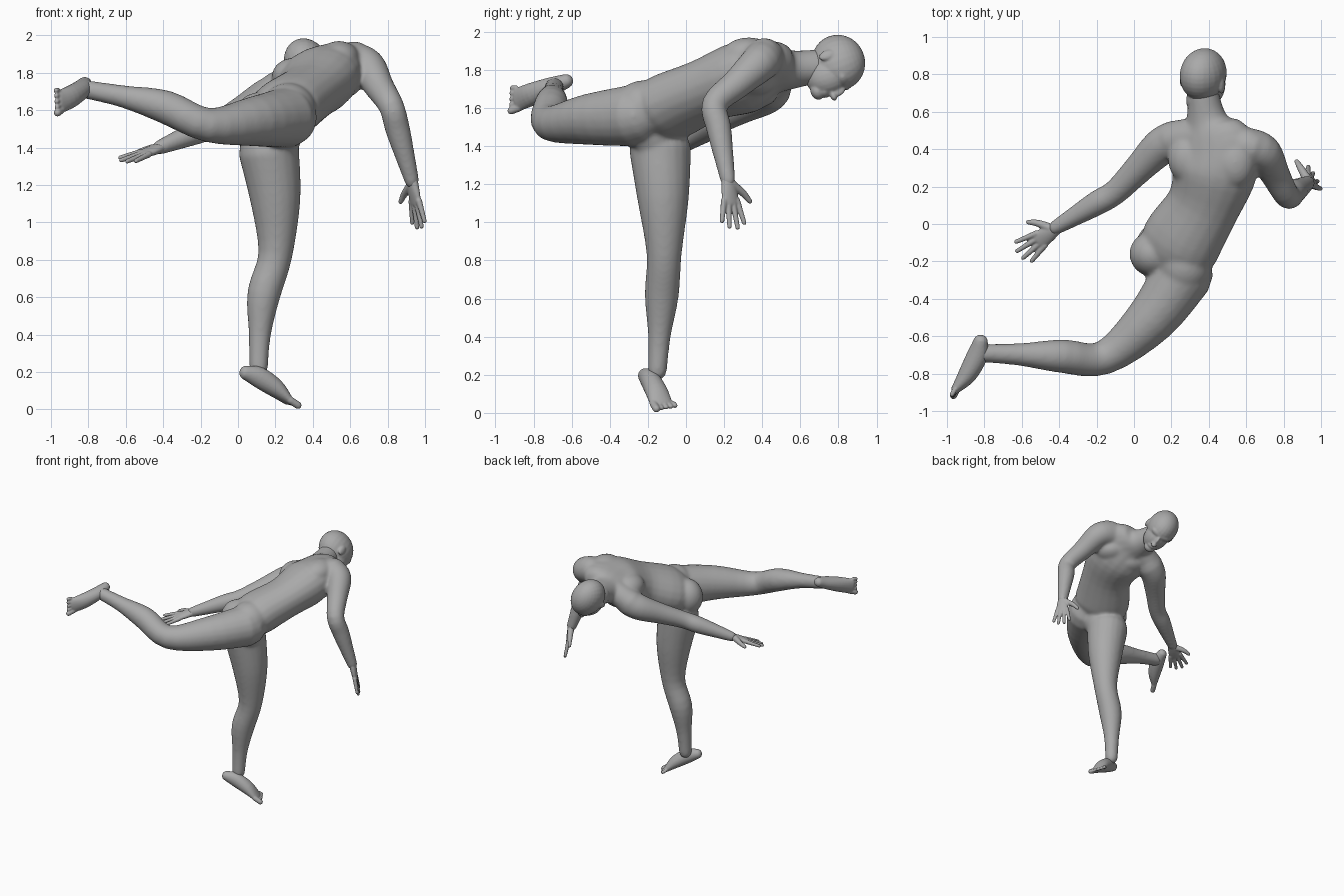
import bpy
import bmesh
import math
from mathutils import Vector, Matrix

cube = bpy.data.objects.get("Cube")
if cube:
    bpy.data.objects.remove(cube, do_unlink=True)

SEGMENTS = 20
STEPS = 4
X_AXIS, Y_AXIS, Z_AXIS = (Vector(column) for column in Matrix.Identity(3))
bm = bmesh.new()

grey = bpy.data.materials.new("plain grey")
grey.use_nodes = True
colour = (.4, .4, .4, 1)
grey.diffuse_color = colour
grey.node_tree.nodes["Principled BSDF"].inputs["Base Color"].default_value = colour


def catmull(before, start, end, after, t):
    """Smooth curve from start to end, guided by the neighbouring points."""
    leave, arrive = (end - before) / 2, (after - start) / 2
    bend = 3 * (end - start) - 2 * leave - arrive
    twist = leave + arrive - 2 * (end - start)
    return start + leave * t + bend * t ** 2 + twist * t ** 3


def loft(stations, side):
    """Closed tube through (centre, half width, half depth) with domed ends."""
    stations = [Vector((*centre, width, depth)) for centre, width, depth in stations]
    padded = [stations[0]] + stations + [stations[-1]]
    path = []
    for i in range(len(stations) - 1):
        for k in range(STEPS):
            path.append(catmull(*padded[i:i + 4], k / STEPS))
    path.append(stations[-1])
    centres = [Vector(p[:3]) for p in path]
    sections = []
    last = len(path) - 1
    for i, p in enumerate(path):
        tangent = (centres[min(i + 1, last)] - centres[max(i - 1, 0)]).normalized()
        sections.append((centres[i], tangent, p[3], p[4]))

    def dome(section, sign):
        centre, tangent, width, depth = section
        angles = [math.radians(d) for d in (30, 55, 75)]
        return [(centre + tangent * sign * min(width, depth) * math.sin(angle), tangent,
                 width * math.cos(angle), depth * math.cos(angle)) for angle in angles]

    sections = dome(sections[0], -1)[::-1] + sections + dome(sections[-1], 1)
    rings = []
    for centre, tangent, width, depth in sections:
        across = (side - tangent * side.dot(tangent)).normalized()
        upward = tangent.cross(across)
        turns = [math.tau * k / SEGMENTS for k in range(SEGMENTS)]
        rings.append([bm.verts.new(centre + across * width * math.cos(turn)
                                   + upward * depth * math.sin(turn)) for turn in turns])
    for low, high in zip(rings, rings[1:]):
        for k in range(SEGMENTS):
            following = (k + 1) % SEGMENTS
            bm.faces.new((low[k], low[following], high[following], high[k]))
    bm.faces.new(rings[0][::-1])
    bm.faces.new(rings[-1])


def tube(points, radii, side):
    """Round limb through the points."""
    loft([(point, radius, radius) for point, radius in zip(points, radii)], side)


def blob(centre, radii, axes=Matrix.Identity(3)):
    """Ellipsoid with its radii along the columns of axes."""
    matrix = Matrix.Translation(centre) @ axes.to_4x4() @ Matrix.Diagonal((*radii, 1))
    bmesh.ops.create_uvsphere(bm, u_segments=24, v_segments=16, radius=1, matrix=matrix)


def fuse(name, voxel, iterations):
    """Turn everything built so far into one smooth skinned object."""
    bmesh.ops.recalc_face_normals(bm, faces=bm.faces)
    mesh = bpy.data.meshes.new(name)
    bm.to_mesh(mesh)
    bm.clear()
    mesh.materials.append(grey)
    obj = bpy.data.objects.new(name, mesh)
    bpy.context.collection.objects.link(obj)
    remesh = obj.modifiers.new("fuse", "REMESH")
    remesh.mode = "VOXEL"
    remesh.voxel_size = voxel
    remesh.use_smooth_shade = True
    soften = obj.modifiers.new("soften", "SMOOTH")
    soften.factor = .5
    soften.iterations = iterations


def arm(inner, shoulder, elbow, wrist, side):
    """Shoulder, upper arm and forearm with its muscle below the elbow."""
    inner, shoulder, elbow, wrist = map(Vector, (inner, shoulder, elbow, wrist))
    points = [inner, shoulder, shoulder.lerp(elbow, .5), elbow,
              elbow.lerp(wrist, .3), elbow.lerp(wrist, .7), wrist]
    tube(points, (.105, .1, .08, .068, .067, .052, .04), side)


def leg(hip, thigh, knee, ankle, back):
    """Thigh and shin, with the calf pushed towards the back."""
    hip, thigh, knee, ankle = map(Vector, (hip, thigh, knee, ankle))
    points = [hip, thigh, knee, knee.lerp(ankle, .35) + back * .03,
              knee.lerp(ankle, .7) + back * .02, ankle]
    tube(points, (.163, .135, .092, .09, .06, .05), Y_AXIS + Z_AXIS)


def hand(name, wrist, knuckles, thumb_tip, side):
    """Flat palm, four spread fingers and a thumb on the side given."""
    wrist, knuckles, thumb_tip, side = map(Vector, (wrist, knuckles, thumb_tip, side))
    side.normalize()
    axis = (knuckles - wrist).normalized()
    loft([(wrist, .035, .028), (wrist.lerp(knuckles, .5), .046, .025),
          (knuckles, .05, .018)], side)
    for offset, length in zip((1.5, .5, -.5, -1.5), (.12, .145, .14, .11)):
        base = knuckles + side * offset * .026 - axis * .015
        tip = base + (axis + side * offset * .16) * length
        tube([base, tip], (.017, .012), side)
    root = wrist.lerp(knuckles, .25) + side * .02
    bend = root.lerp(thumb_tip, .5) + side * .012
    tube([root, bend, thumb_tip], (.025, .019, .013), axis)
    fuse(name, .005, 4)


def foot(name, heel, ball, side, up):
    """Foot from heel to ball, with toes; side points to the big toe."""
    heel, ball, side = Vector(heel), Vector(ball), Vector(side).normalized()
    stations = []
    for t, width, depth in ((0, .038, .04), (.3, .05, .056), (.7, .06, .05), (1, .062, .026)):
        stations.append((heel.lerp(ball, t) + up * .025 * math.sin(math.pi * t), width, depth))
    loft(stations, side)
    axis = (ball - heel).normalized()
    for i in range(5):
        base = ball + side * (.044 - .027 * i)
        tip = base + (axis - side * .06 * i) * (.054 - .008 * i)
        radius = .0135 if i else .02
        tube([base, tip], (radius, radius), side)
    fuse(name, .0055, 4)


# Torso, rolled about its length
right = Vector((.91, -.09, .41))
loft([((.22, -.2, 1.55), .19, .14),
      ((.25, -.1, 1.6), .22, .17),
      ((.37, .1, 1.69), .2, .16),
      ((.43, .3, 1.76), .24, .18),
      ((.42, .45, 1.8), .23, .13),
      ((.39, .55, 1.8), .12, .1),
      ((.37, .7, 1.82), .08, .09)], right)
# Buttocks, groin, chest muscles and shoulder blades
blob((.11, -.16, 1.55), (.135, .125, .145))
blob((.27, -.22, 1.6), (.15, .16, .145))
blob((.25, -.18, 1.46), (.09, .12, .11))
blob((.37, .36, 1.67), (.13, .12, .07))
blob((.54, .35, 1.74), (.12, .12, .08))
blob((.54, .33, 1.88), (.11, .14, .09))
blob((.3, .35, 1.78), (.12, .14, .1))
# Shoulder line, arms and legs
tube([(.2, .45, 1.7), (.4, .47, 1.8), (.62, .41, 1.87)], (.1, .1, .1), Y_AXIS)
arm((.61, .41, 1.86), (.69, .38, 1.83), (.82, .15, 1.62), (.93, .22, 1.22), Y_AXIS)
arm((.22, .45, 1.7), (.14, .41, 1.66), (-.1, .17, 1.53), (-.42, -.02, 1.4), Z_AXIS)
leg((.26, -.27, 1.56), (.09, -.51, 1.54), (-.16, -.715, 1.52), (-.81, -.69, 1.71), Z_AXIS)
leg((.165, -.135, 1.38), (.2, -.12, 1.12), (.2, -.115, .83), (.11, -.15, .22), -X_AXIS)
fuse("body", .01, 18)

# Head, with its axes across, towards the face and towards the crown
crown = Vector((0, .94, .34)).normalized()
across = (right - crown * right.dot(crown)).normalized()
head_axes = Matrix((across, crown.cross(across), crown)).transposed()


def head_blob(offset, radii):
    blob(Vector((.37, .79, 1.835)) + head_axes @ Vector(offset), radii, head_axes)


head_blob((0, 0, .01), (.12, .152, .14))        # skull
head_blob((0, .05, -.065), (.096, .11, .12))    # jaw
head_blob((0, .115, -.145), (.046, .046, .036)) # chin
head_blob((0, .11, .005), (.085, .042, .04))    # brow
head_blob((0, .15, -.05), (.018, .034, .05))    # nose bridge
head_blob((0, .17, -.073), (.024, .03, .018))   # nose tip
head_blob((0, .14, -.11), (.038, .024, .022))   # lips
head_blob((0, -.02, -.13), (.082, .085, .1))    # nape
for sign in (-1, 1):
    head_blob((sign * .115, -.01, -.035), (.014, .027, .044))  # ear
fuse("head", .006, 9)

# Hands and feet
hand("right_hand", (.93, .22, 1.23), (.95, .235, 1.1), (.87, .335, 1.11), (-.5, .86, 0))
hand("left_hand", (-.415, -.02, 1.4), (-.51, -.09, 1.365), (-.565, .01, 1.36), (-.55, .78, .15))
foot("right_foot", (-.82, -.63, 1.74), (-.95, -.88, 1.645), (.2, .2, -1), X_AXIS)
foot("left_foot", (.045, -.215, .195), (.265, -.13, .05), (.3, -1, 0), Z_AXIS)
